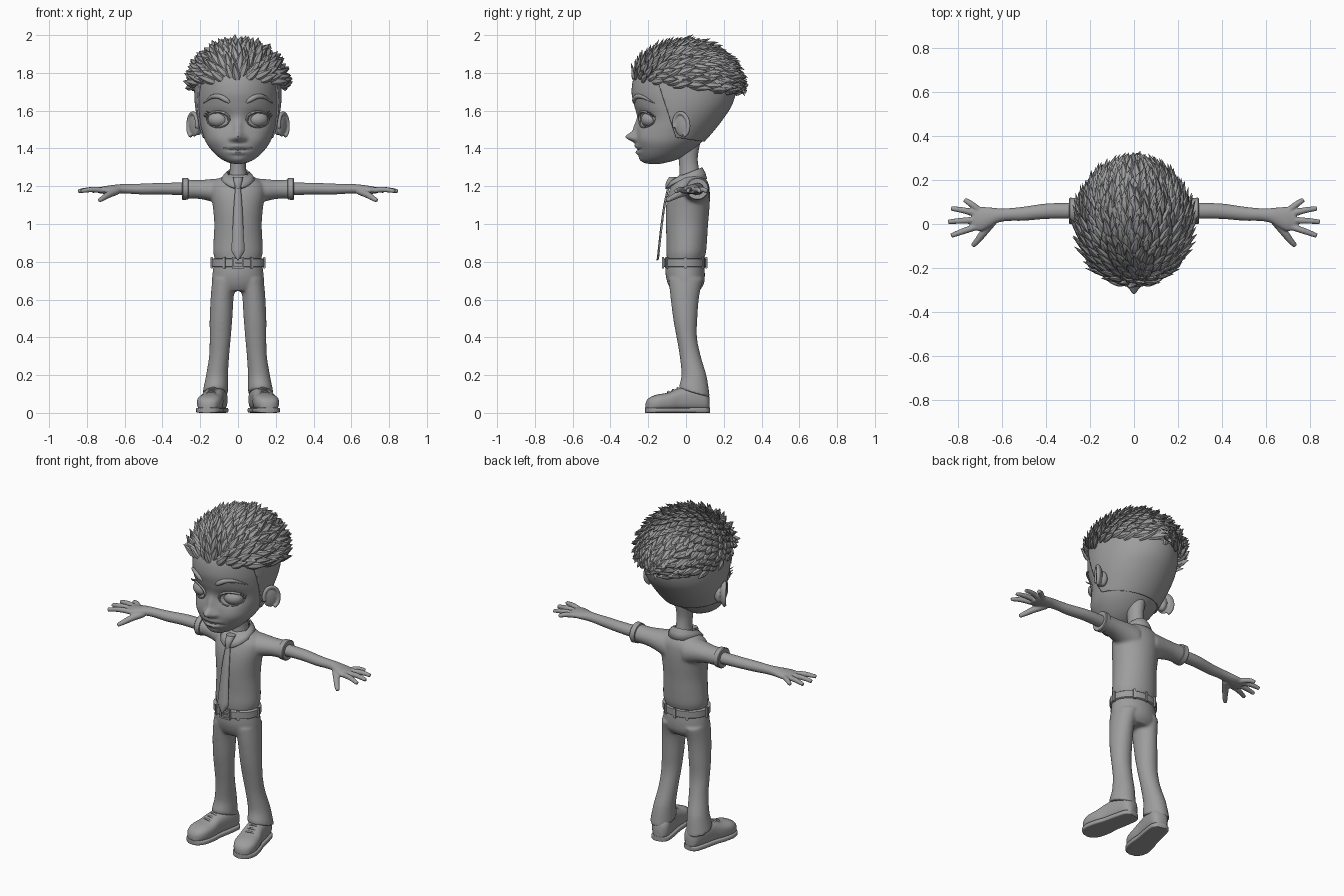
import bpy, bmesh, math, random
from math import sin, cos, pi, exp, sqrt
from mathutils import Vector, Matrix

cube = bpy.data.objects.get("Cube")
if cube:
    bpy.data.objects.remove(cube)
random.seed(4)
X, Y, Z = Vector((1, 0, 0)), Vector((0, 1, 0)), Vector((0, 0, 1))

clay = bpy.data.materials.new("clay_grey")
clay.use_nodes = True
grey = (0.34, 0.34, 0.34, 1)
clay.diffuse_color = grey
clay.node_tree.nodes["Principled BSDF"].inputs["Base Color"].default_value = grey


# Helpers
def smooth_rows(rows, k):
    """Catmull-Rom interpolation of rows of numbers."""
    out = []
    for i in range(len(rows) - 1):
        a, b, c, d = (rows[max(i - 1, 0)], rows[i], rows[i + 1], rows[min(i + 2, len(rows) - 1)])
        for j in range(k):
            t = j / k
            out.append([q + t * (r - p + t * (2 * p - 5 * q + 4 * r - s + t * (3 * q - p - 3 * r + s))) / 2
                        if k > 1 else q for p, q, r, s in zip(a, b, c, d)])
    return out + [list(rows[-1])]


def ring(c, u, v, n=32, power=1.0):
    def bend(t):
        return math.copysign(abs(t) ** power, t)
    return [c + u * bend(cos(2 * pi * i / n)) + v * bend(sin(2 * pi * i / n)) for i in range(n)]


def loft(bm, rings, closed=True, cap=True):
    vs = [[bm.verts.new(p) for p in r] for r in rings]
    n = len(vs[0])
    for a, b in zip(vs, vs[1:]):
        for i in range(n if closed else n - 1):
            j = (i + 1) % n
            bm.faces.new((a[i], a[j], b[j], b[i]))
    if cap:
        bm.faces.new(vs[0])
        bm.faces.new(vs[-1])


def stack(bm, rows, k=5, n=32, s=1):
    """Upright body from rows of height, half width, front, back, centre x."""
    loft(bm, [ring(Vector((s * cx, (f + b) / 2, z)), X * w, Y * (b - f) / 2, n)
              for z, w, f, b, cx in smooth_rows(rows, k)])


def tube(bm, rows, k=4, n=10, flat=1.0, ref=Z, s=1):
    """Sweep along rows of x, y, z, radius."""
    rows = smooth_rows(rows, k)
    pts = [Vector((s * r[0], r[1], r[2])) for r in rows]
    rings = []
    for i, p in enumerate(pts):
        t = (pts[min(i + 1, len(pts) - 1)] - pts[max(i - 1, 0)]).normalized()
        u = t.cross(ref).normalized()
        rings.append(ring(p, u * rows[i][3], t.cross(u) * rows[i][3] * flat, n))
    loft(bm, rings)


def ball(bm, centre, size, turn=0.0):
    m = Matrix.Translation(centre) @ Matrix.Rotation(turn, 4, 'Z') @ Matrix.Diagonal((*size, 1))
    bmesh.ops.create_uvsphere(bm, u_segments=32, v_segments=20, radius=1, matrix=m)


def finish(name, bm, voxel=0, relax=6, thick=0):
    bmesh.ops.recalc_face_normals(bm, faces=bm.faces)
    mesh = bpy.data.meshes.new(name)
    bm.to_mesh(mesh)
    bm.free()
    mesh.materials.append(clay)
    for p in mesh.polygons:
        p.use_smooth = True
    mesh.set_sharp_from_angle(angle=math.radians(45))
    ob = bpy.data.objects.new(name, mesh)
    bpy.context.scene.collection.objects.link(ob)
    if voxel:
        fuse = ob.modifiers.new("fuse", 'REMESH')
        fuse.mode, fuse.voxel_size, fuse.use_smooth_shade = 'VOXEL', voxel, True
        ob.modifiers.new("relax", 'SMOOTH').iterations = relax
    if thick:
        ob.modifiers.new("thickness", 'SOLIDIFY').thickness = thick


# Head: stacked sections, then sculpted with soft bumps
head_rows = smooth_rows([
    (1.318, .015, -.19, -.14, 0), (1.325, .05, -.22, -.1, 0), (1.345, .09, -.24, -.04, 0),
    (1.38, .13, -.255, .02, 0), (1.43, .168, -.263, .08, 0), (1.49, .19, -.262, .135, 0),
    (1.56, .208, -.257, .19, 0), (1.63, .22, -.275, .235, 0), (1.7, .223, -.288, .255, 0),
    (1.78, .218, -.275, .25, 0), (1.86, .19, -.23, .22, 0), (1.92, .12, -.15, .14, 0),
    (1.945, .03, -.04, .04, 0)], 7)
bumps = [(0, 1.46, .026, .024, -.052), (0, 1.51, .02, .045, -.018), (.032, 1.452, .015, .014, -.014),
         (-.032, 1.452, .015, .014, -.014), (.105, 1.555, .06, .042, .022), (-.105, 1.555, .06, .042, .022),
         (0, 1.412, .045, .01, -.011), (0, 1.378, .04, .011, -.013), (0, 1.393, .06, .005, .006),
         (.12, 1.45, .05, .04, -.008), (-.12, 1.45, .05, .04, -.008), (0, 1.34, .04, .02, -.008)]


def bump(x, z):
    return sum(d * exp(-((x - a) / r) ** 2 - ((z - b) / q) ** 2) for a, b, r, q, d in bumps)


def face_y(x, z):
    _, w, f, b, _ = min(head_rows, key=lambda r: abs(r[0] - z))
    return (f + b) / 2 - (b - f) / 2 * sqrt(max(0, 1 - (x / w) ** 2)) + bump(x, z)


bm = bmesh.new()
stack(bm, head_rows, 1, 128)
for v in bm.verts:
    if v.co.y < -.09:
        v.co.y += bump(v.co.x, v.co.z)
finish("head", bm)

# Close-cropped sides: a thin shell cut at the temples and nape
bm = bmesh.new()
stack(bm, head_rows, 1, 96)
bmesh.ops.recalc_face_normals(bm, faces=bm.faces)
bm.normal_update()
for v in bm.verts:
    v.co += v.normal * .008
for point, normal in (((0, -.1, 1.6), (0, -.95, -.31)), ((0, .1, 1.435), (0, -.15, -1)), ((0, 0, 1.8), (0, 0, 1))):
    bmesh.ops.bisect_plane(bm, geom=bm.verts[:] + bm.edges[:] + bm.faces[:],
                           plane_co=point, plane_no=normal, clear_outer=True)
finish("cropped_hair", bm, thick=.012)

# Spiky hair: a cap covered in leaf-shaped tufts sweeping back from the forehead
bm = bmesh.new()
middle, size, peak = Vector((0, 0, 1.72)), Vector((.243, .273, .232)), Vector((0, -.31, 1.71))
ball(bm, middle, size)
bmesh.ops.bisect_plane(bm, geom=bm.verts[:] + bm.edges[:] + bm.faces[:], plane_co=(0, -.28, 1.76),
                       plane_no=(0, -.11, -1), clear_outer=True)
count = 640
for i in range(count):
    h = 1 - 2 * (i + .5) / count
    a = i * pi * (3 - sqrt(5))
    unit = Vector((cos(a) * sqrt(1 - h * h), sin(a) * sqrt(1 - h * h), h))
    p = middle + unit * size
    if p.z < 1.755 - .11 * (p.y + .28):
        continue
    n = Vector(unit[j] / size[j] for j in range(3)).normalized()
    d = p - peak
    d = (d - n * d.dot(n)).normalized()
    d = (d + n.cross(d) * random.uniform(-.25, .25)).normalized()
    f = random.uniform(.8, 1.1)
    steps = ((-.012, -.02, .012), (.01, .02, .021), (.022, .055, .015), (.038, .092, .001))
    tube(bm, [(*(p + n * up * f + d * along * f), r) for up, along, r in steps], 2, 6, .6, n)
finish("spiky_hair", bm)

# Face and ears
bm = bmesh.new()
tube(bm, [(x, face_y(x, 1.393 + 1.6 * x * x) - .001, 1.393 + 1.6 * x * x, .0035 - .02 * abs(x))
          for x in (-.085, -.05, -.02, 0, .02, .05, .085)], n=8)
finish("mouth_line", bm)
for side, s in (("left", 1), ("right", -1)):
    bm = bmesh.new()
    ball(bm, (s * .105, -.192, 1.553), (.056, .045, .042), s * .3)
    finish(side + "_eye", bm)

    bm = bmesh.new()
    for start, stop, r in ((-.1, pi + .1, .007), (pi, 2 * pi, .004)):
        arc = [start + (stop - start) * i / 8 for i in range(9)]
        lid = [(.105 + .058 * cos(a), 1.553 + .041 * sin(a)) for a in arc]
        tube(bm, [(x, face_y(x, z) - .004, z, r) for x, z in lid], 3, 8, ref=Y, s=s)
    for i in range(3):
        x, z = .15 + .008 * i, 1.588 - .01 * i
        y = face_y(x, z)
        tube(bm, [(x, y, z, .004), (x + .012, y - .014, z + .004, .003), (x + .02, y - .02, z + .014, .0005)],
             2, 6, s=s)
    finish(side + "_eyelids", bm)

    bm = bmesh.new()
    brow = ((.045, 1.642, .006), (.065, 1.658, .013), (.1, 1.675, .013), (.14, 1.672, .01), (.183, 1.64, .002))
    tube(bm, [(x, face_y(x, z) - .004, z, r) for x, z, r in brow], 5, 10, .8, Y, s)
    finish(side + "_eyebrow", bm)

    bm = bmesh.new()
    spot = Vector((.232, -.02, 1.525))
    turn = Matrix.Rotation(-.55, 3, 'Z') @ Matrix.Rotation(.15, 3, 'X')
    ball(bm, spot, (.016, .046, .062), -.55)
    ball(bm, spot + Vector((-.02, .005, -.01)), (.026, .03, .045))
    rim = [(.01, .044 * cos(a), .062 * sin(a)) for a in (i * pi / 8 - .9 * pi / 2 for i in range(13))]
    tube(bm, [(*(spot + turn @ Vector(p)), .011) for p in rim], 3, 10, ref=X)
    for v in bm.verts:
        v.co.x *= s
    finish(side + "_ear", bm, voxel=.004, relax=3)

# Neck, shirt and collar
bm = bmesh.new()
stack(bm, [(1.2, .06, -.04, .085, 0), (1.28, .044, -.035, .07, 0), (1.35, .042, -.04, .062, 0),
           (1.43, .05, -.06, .075, 0)])
finish("neck", bm)

bm = bmesh.new()
stack(bm, [(.805, .12, -.1, .092, 0), (.85, .131, -.104, .106, 0), (.92, .129, -.104, .112, 0),
           (1, .126, -.107, .117, 0), (1.08, .132, -.107, .124, 0), (1.15, .142, -.097, .127, 0),
           (1.205, .14, -.077, .122, 0), (1.24, .1, -.055, .105, 0), (1.262, .06, -.035, .085, 0)])
sleeve = smooth_rows([(.06, .045, 1.165, .08, .08), (.14, .05, 1.178, .068, .06),
                      (.21, .057, 1.183, .056, .05), (.285, .06, 1.185, .053, .052)], 5)
for s in (1, -1):
    loft(bm, [ring(Vector((s * x, y, z)), Y * ry, Z * rz) for x, y, z, ry, rz in sleeve])
finish("shirt", bm, voxel=.008)

bm = bmesh.new()
collar = []
for i in range(41):
    a = .2 + (2 * pi - .4) * i / 40
    f = (1 + cos(a)) / 2
    collar.append([Vector((r * sin(a), .022 - q * cos(a) - push * f, z)) for r, q, push, z in (
        (.05, .056, .01, 1.295 - .055 * f), (.057, .064, .014, 1.3 - .055 * f),
        (.075, .08, .025, 1.272 - .045 * f ** 2), (.092, .09, .04, 1.24 - .05 * f ** 4))])
loft(bm, collar, closed=False, cap=False)
finish("collar", bm, thick=.01)

# Tie
bm = bmesh.new()
tie = smooth_rows([(1.2, .014, -.098), (1.1, .022, -.12), (.97, .029, -.138), (.88, .034, -.148),
                   (.85, .031, -.151), (.808, .002, -.156)], 4)
loft(bm, [[Vector((-w, y + .004, z)), Vector((0, y, z)), Vector((w, y + .004, z))] for z, w, y in tie],
     closed=False, cap=False)
finish("tie_blade", bm, thick=.008)
bm = bmesh.new()
stack(bm, [(1.185, .013, -.11, -.075, 0), (1.22, .022, -.106, -.06, 0), (1.25, .026, -.088, -.04, 0)], 3, 16)
finish("tie_knot", bm)

# Trousers and belt
bm = bmesh.new()
stack(bm, [(.79, .128, -.108, .096, 0), (.73, .136, -.108, .1, 0), (.68, .136, -.095, .094, 0),
           (.645, .115, -.075, .07, 0)])
leg = [(.71, .066, -.092, .092, .07), (.62, .061, -.083, .07, .083), (.5, .06, -.068, .06, .09),
       (.4, .056, -.05, .058, .094), (.3, .053, -.033, .078, .1), (.2, .058, -.024, .108, .111),
       (.13, .065, -.035, .122, .118), (.105, .067, -.036, .126, .12)]
for s in (1, -1):
    stack(bm, leg, s=s)
for v in bm.verts:
    if v.co.z < .2:
        v.co.z -= .3 * (v.co.y - .045) * (.2 - v.co.z) / .1
finish("trousers", bm, voxel=.008, relax=4)

bm = bmesh.new()
stack(bm, [(.772, .134, -.114, .102, 0), (.776, .139, -.119, .107, 0), (.814, .139, -.119, .107, 0),
           (.818, .134, -.114, .102, 0)], 1, 48)
finish("belt", bm)
bm = bmesh.new()
for a in (.55, 1.6, 2.6, -.55, -1.6, -2.6, pi):
    m = Matrix.Translation((.139 * sin(a), -.006 - .113 * cos(a), .795)) @ Matrix.Rotation(a, 4, 'Z')
    bmesh.ops.create_cube(bm, size=1, matrix=m @ Matrix.Diagonal((.016, .014, .062, 1)))
bmesh.ops.bevel(bm, geom=bm.edges[:], offset=.003, segments=2, affect='EDGES')
finish("belt_loops", bm)
bm = bmesh.new()
for x, z, w, h in ((0, .82, .062, .01), (0, .77, .062, .01), (-.028, .795, .01, .056), (.028, .795, .01, .056),
                   (.008, .795, .04, .007)):
    m = Matrix.Translation((x, -.122, z)) @ Matrix.Diagonal((w, .012, h, 1))
    bmesh.ops.create_cube(bm, size=1, matrix=m)
finish("belt_buckle", bm)

# Arms with hands, sleeve cuffs and shoes
arm = smooth_rows([(.2, .06, 1.185, .036, .034), (.3, .06, 1.186, .036, .033), (.4, .058, 1.187, .035, .031),
                   (.5, .047, 1.185, .032, .029), (.57, .043, 1.186, .029, .026), (.62, .039, 1.186, .033, .025),
                   (.66, .03, 1.183, .046, .024), (.7, .022, 1.18, .055, .021), (.735, .022, 1.178, .046, .016)], 4)
fingers = [((.7, .058), (.74, .09), (.772, .11)), ((.71, .045), (.775, .062), (.833, .071)),
           ((.71, .018), (.78, .015), (.846, .01)), ((.71, -.01), (.775, -.032), (.832, -.053))]
shoe = smooth_rows([(.122, .025, .08), (.1, .048, .115), (.04, .055, .13), (-.04, .057, .12), (-.1, .065, .097),
                    (-.16, .064, .086), (-.2, .046, .068), (-.216, .02, .045)], 4)
for side, s in (("left", 1), ("right", -1)):
    bm = bmesh.new()
    loft(bm, [ring(Vector((s * x, y, z)), Y * ry, Z * rz) for x, y, z, ry, rz in arm])
    for path in fingers:
        tube(bm, [(x, y, 1.178 + dz, r) for (x, y), dz, r in zip(path, (0, .004, -.004), (.016, .0145, .011))], s=s)
    tube(bm, [(.64, .015, 1.175, .02), (.685, -.04, 1.155, .018), (.712, -.075, 1.138, .015),
              (.735, -.1, 1.124, .011)], s=s)
    finish(side + "_arm", bm, voxel=.005, relax=3)

    bm = bmesh.new()
    cuff = ((.262, .05), (.264, .058), (.292, .06), (.296, .056), (.294, .04))
    loft(bm, [ring(Vector((s * x, .06, 1.186)), Y * r, Z * r * .98) for x, r in cuff])
    finish(side + "_sleeve_cuff", bm)

    place = Matrix.Translation((.115, .04, 0)) @ Matrix.Rotation(.2, 4, 'Z') @ Matrix.Translation((0, -.04, 0))
    for part in ("shoe", "sole", "laces"):
        bm = bmesh.new()
        if part == "shoe":
            loft(bm, [ring(Vector((0, y, .01 + h / 2)), X * w, Z * h / 2, 32, .75) for y, w, h in shoe])
        elif part == "sole":
            loft(bm, [ring(Vector((0, y * 1.01, .014)), X * (w + .004), Z * .014, 32, .35) for y, w, h in shoe])
        else:
            for y, z in ((-.04, .131), (-.065, .121), (-.09, .112)):
                tube(bm, [(-.036, y, z - .014, .005), (0, y - .006, z, .006), (.036, y, z - .014, .005)], 4, 8)
        bm.transform(place)
        for v in bm.verts:
            v.co.x *= s
        finish(side + "_" + part, bm)
